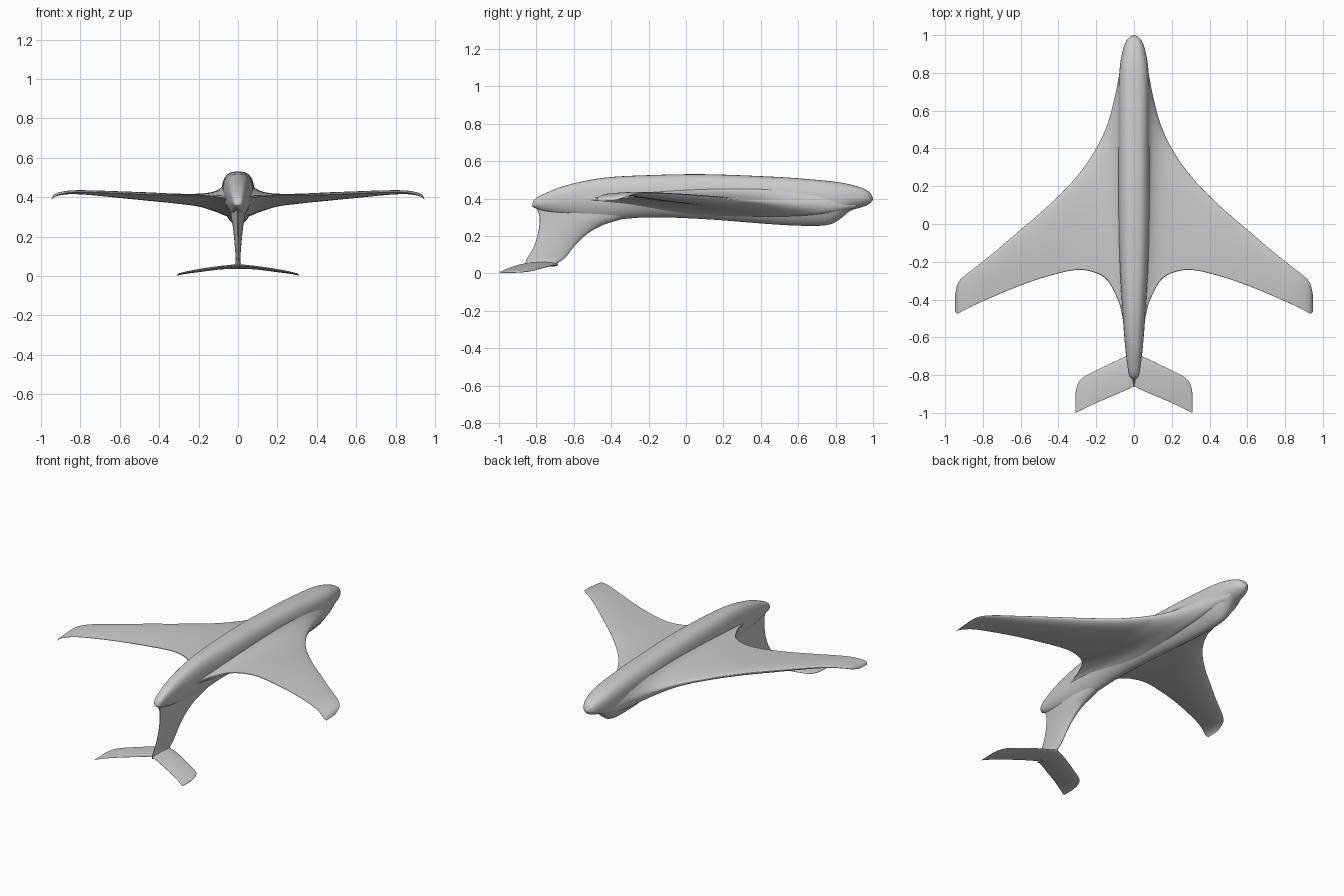
import bpy, bmesh, math


def spline(rows, steps):
    """Catmull-Rom interpolation through rows of numbers."""
    out = []
    for i in range(len(rows) - 1):
        p0, p1, p2 = rows[max(i - 1, 0)], rows[i], rows[i + 1]
        p3 = rows[min(i + 2, len(rows) - 1)]
        d = p2[0] - p1[0]
        for k in range(steps):
            t = k / steps
            row = []
            for j in range(len(p1)):
                m1 = (p2[j] - p0[j]) / (p2[0] - p0[0]) * d
                m2 = (p3[j] - p1[j]) / (p3[0] - p1[0]) * d
                row.append((2*t**3 - 3*t*t + 1) * p1[j] + (t**3 - 2*t*t + t) * m1
                           + (3*t*t - 2*t**3) * p2[j] + (t**3 - t*t) * m2)
            out.append(row)
    out.append(list(rows[-1]))
    return out


def loft(name, rings, mirror=False):
    bm = bmesh.new()
    vr = [[bm.verts.new(p) for p in r] for r in rings]
    n = len(rings[0])
    for a, b in zip(vr, vr[1:]):
        for i in range(n):
            j = (i + 1) % n
            bm.faces.new((a[i], a[j], b[j], b[i]))
    bm.faces.new(vr[0])
    bm.faces.new(vr[-1])
    bmesh.ops.recalc_face_normals(bm, faces=bm.faces[:])
    me = bpy.data.meshes.new(name)
    bm.to_mesh(me)
    bm.free()
    ob = bpy.data.objects.new(name, me)
    bpy.context.collection.objects.link(ob)
    if mirror:
        ob.modifiers.new("Mirror", 'MIRROR')
    bpy.ops.object.select_all(action='DESELECT')
    ob.select_set(True)
    bpy.context.view_layer.objects.active = ob
    bpy.ops.object.shade_smooth_by_angle(angle=math.radians(50))
    return ob


def foil(stations, vertical=False, n=48, steps=5):
    """Airfoil rings; station = span, y lead, y trail, offset lead, offset trail, up, down."""
    rings = []
    for s, yl, yt, al, at, up, dn in spline(stations, steps):
        ring = []
        for i in range(n):
            a = 2 * math.pi * i / n
            c = (1 - math.cos(a)) / 2
            h = 2.5 * math.sqrt(c) * (1 - c) + 0.06 * math.sqrt(c)
            off = al + (at - al) * c + h * (up if a < math.pi else -dn)
            y = yl + (yt - yl) * c
            ring.append((off, y, s) if vertical else (s, y, off))
        rings.append(ring)
    return rings


# Fuselage: y, half width, top z, widest z, bottom z
body = [(-.822, .008, .372, .364, .357), (-.81, .022, .395, .37, .35),
        (-.77, .032, .42, .38, .335), (-.65, .047, .468, .39, .31),
        (-.45, .062, .51, .40, .285), (-.2, .076, .525, .41, .30),
        (.1, .083, .53, .41, .29), (.5, .084, .515, .40, .26),
        (.7, .082, .50, .40, .254), (.78, .079, .492, .40, .265),
        (.83, .075, .485, .40, .295), (.88, .068, .475, .40, .335),
        (.95, .05, .453, .40, .357), (.985, .029, .43, .398, .375),
        (1.0, .004, .402, .398, .394)]
rings = []
for y, w, zt, zm, zb in spline(body, 5):
    ring = []
    for i in range(48):
        a = 2 * math.pi * i / 48
        c, s = math.cos(a), math.sin(a)
        e = .72 if s >= 0 else 1.15
        x = math.copysign(abs(c) ** e, c) * w
        ring.append((x, y, zm + abs(s) ** e * ((zt - zm) if s >= 0 else (zb - zm))))
    rings.append(ring)
loft("fuselage", rings)

# Wings with flared roots and drooped tips
wing = [(.04, .92, -.62, .375, .39, .09, .08), (.07, .83, -.45, .365, .40, .083, .068),
        (.10, .68, -.37, .368, .405, .056, .058), (.14, .53, -.30, .375, .408, .036, .05),
        (.20, .40, -.26, .385, .41, .022, .04), (.30, .255, -.243, .395, .411, .016, .034),
        (.45, .10, -.275, .41, .414, .013, .03), (.60, -.03, -.325, .42, .42, .01, .024),
        (.75, -.158, -.387, .428, .425, .008, .016), (.85, -.237, -.432, .43, .424, .006, .012),
        (.91, -.285, -.462, .422, .412, .005, .009), (.935, -.32, -.474, .41, .40, .004, .006),
        (.947, -.375, -.465, .392, .387, .001, .001)]
loft("wing", foil(wing), mirror=True)

# Fin hanging below the tail
fin = [(.04, -.695, -.862, 0, 0, .016, .016), (.055, -.685, -.86, 0, 0, .015, .015),
       (.08, -.65, -.85, 0, 0, .012, .012), (.12, -.617, -.825, 0, 0, .014, .014),
       (.17, -.575, -.803, 0, 0, .018, .018), (.22, -.515, -.79, 0, 0, .023, .023),
       (.26, -.44, -.784, 0, 0, .028, .028), (.285, -.36, -.783, 0, 0, .033, .033),
       (.32, -.25, -.787, 0, 0, .038, .038), (.37, -.2, -.81, 0, 0, .042, .042)]
loft("tail_fin", foil(fin, vertical=True))

# Tailplane at the foot of the fin
tail = [(0, -.685, -.86, .045, .052, .015, .011), (.04, -.70, -.878, .044, .05, .01, .01),
        (.10, -.727, -.905, .04, .043, .009, .009), (.20, -.775, -.947, .027, .028, .008, .008),
        (.26, -.806, -.976, .018, .017, .006, .006), (.29, -.832, -.99, .012, .01, .005, .005),
        (.305, -.87, -.998, .008, .006, .004, .004), (.311, -.91, -.995, .004, .003, .001, .001)]
loft("tailplane", foil(tail), mirror=True)
